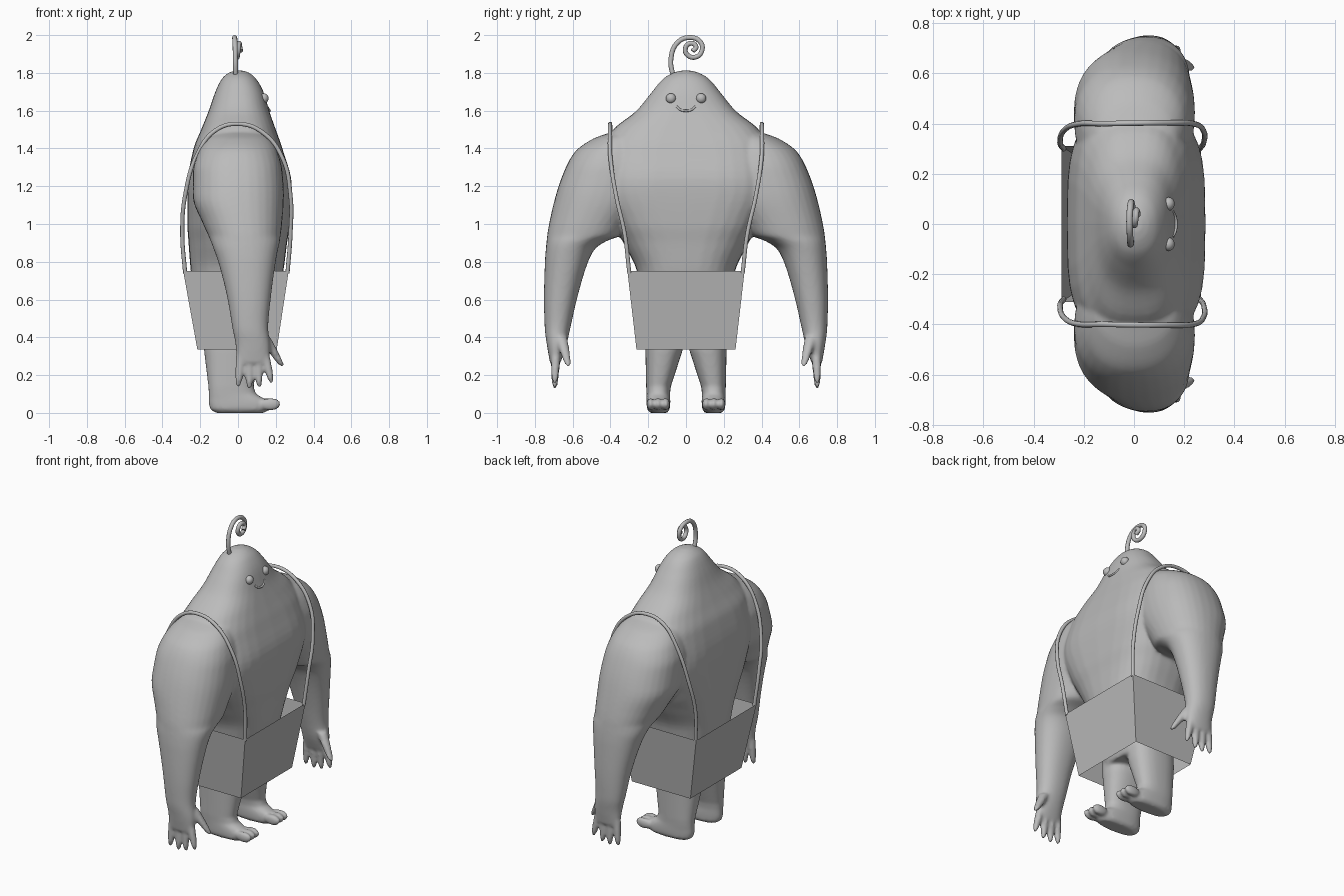
import bpy, bmesh, math
from mathutils import Vector

if "Cube" in bpy.data.objects:
    bpy.data.objects.remove(bpy.data.objects["Cube"])

grey = bpy.data.materials.new("plain grey")
grey.diffuse_color = (0.5, 0.5, 0.5, 1)
grey.use_nodes = True
grey.node_tree.nodes["Principled BSDF"].inputs["Base Color"].default_value = grey.diffuse_color


def finish(bm, name, smooth=True):
    me = bpy.data.meshes.new(name)
    bmesh.ops.recalc_face_normals(bm, faces=bm.faces[:])
    for f in bm.faces:
        f.smooth = smooth
    bm.to_mesh(me)
    bm.free()
    me.materials.append(grey)
    ob = bpy.data.objects.new(name, me)
    bpy.context.collection.objects.link(ob)
    return ob


def refine(rows, steps=5):
    """Smooth monotone interpolation of section rows over height"""
    def slope(k, i):
        if i in (0, len(rows) - 1):
            a, b = (rows[0], rows[1]) if i == 0 else (rows[-2], rows[-1])
            return (b[k] - a[k]) / (b[0] - a[0])
        p, q, r = rows[i - 1:i + 2]
        d0, d1 = (q[k] - p[k]) / (q[0] - p[0]), (r[k] - q[k]) / (r[0] - q[0])
        return 0 if d0 * d1 <= 0 else 2 * d0 * d1 / (d0 + d1)
    out = []
    for i in range(len(rows) - 1):
        a, b = rows[i], rows[i + 1]
        h = b[0] - a[0]
        for s in range(steps):
            t = s / steps
            row = [a[0] + h * t]
            for k in range(1, len(a)):
                row.append((2*t**3 - 3*t*t + 1) * a[k] + (t**3 - 2*t*t + t) * h * slope(k, i)
                           + (3*t*t - 2*t**3) * b[k] + (t**3 - t*t) * h * slope(k, i + 1))
            out.append(row)
    return out + [list(rows[-1])]


def loft(bm, rows, side=1, n=32):
    """Stack of superellipses; row = z, y low, y high, x low, x high, power"""
    rings = []
    for z, y0, y1, x0, x1, power in rows:
        ring = []
        for i in range(n):
            a = 2 * math.pi * i / n
            c, s = [math.copysign(abs(v) ** (2 / power), v) for v in (math.cos(a), math.sin(a))]
            ring.append(bm.verts.new(((x0 + x1) / 2 + (x1 - x0) / 2 * c,
                                      side * ((y0 + y1) / 2 + (y1 - y0) / 2 * s), z)))
        rings.append(ring)
    for a, b in zip(rings, rings[1:]):
        for i in range(n):
            j = (i + 1) % n
            bm.faces.new((a[i], a[j], b[j], b[i]))
    bm.faces.new(rings[0])
    bm.faces.new(rings[-1][::-1])


def digit(bm, root, tip, radii, side):
    """Tapered finger hanging from root to tip"""
    rows = []
    for t, r in zip((0, .4, .75, .93, 1), radii):
        x, y, z = Vector(root).lerp(Vector(tip), t)
        rows.append((z, y - r, y + r, x - r, x + r, 2))
    loft(bm, rows, side, 14)


def ball(bm, centre, size):
    res = bmesh.ops.create_uvsphere(bm, u_segments=20, v_segments=12, radius=1)
    for v in res["verts"]:
        v.co = Vector(centre) + Vector(c * s for c, s in zip(v.co, size))


def wire(name, points, radius):
    cu = bpy.data.curves.new(name, "CURVE")
    cu.dimensions = "3D"
    cu.bevel_depth = radius
    cu.bevel_resolution = 3
    cu.use_fill_caps = True
    cu.resolution_u = 8
    sp = cu.splines.new("BEZIER")
    sp.bezier_points.add(len(points) - 1)
    for p, co in zip(sp.bezier_points, points):
        p.co = co
        p.handle_left_type = p.handle_right_type = "AUTO"
    cu.materials.append(grey)
    ob = bpy.data.objects.new(name, cu)
    bpy.context.collection.objects.link(ob)


# Torso and head: z, half width, back, front, squareness
bm = bmesh.new()
torso = [(1.812, .03, -.02, .03, 2), (1.80, .07, -.05, .06, 2), (1.77, .12, -.085, .095, 2.2),
         (1.7, .18, -.12, .135, 2.3), (1.6, .262, -.155, .165, 2.5), (1.5, .385, -.195, .2, 2.8),
         (1.4, .44, -.235, .235, 3.2), (1.2, .45, -.268, .285, 3.4), (1.0, .38, -.268, .275, 3),
         (.9, .332, -.262, .26, 2.7), (.75, .26, -.25, .24, 2.6), (.55, .23, -.22, .19, 2.6),
         (.37, .2, -.18, .13, 2.6)]
loft(bm, refine([(z, -h, h, b, f, p) for z, h, b, f, p in torso]))

arm = [(1.485, .25, .4, -.11, .12, 2), (1.45, .2, .495, -.165, .17, 2),
       (1.38, .17, .59, -.21, .21, 2.2), (1.28, .17, .645, -.238, .235, 2.3),
       (1.15, .2, .69, -.24, .243, 2.3), (1.0, .3, .725, -.185, .233, 2.2),
       (.94, .345, .735, -.158, .226, 2.2), (.91, .42, .738, -.145, .222, 2.2),
       (.87, .48, .742, -.13, .213, 2.2), (.8, .518, .747, -.105, .2, 2.2),
       (.6, .578, .752, -.055, .173, 2.2), (.45, .612, .748, -.03, .16, 2.2),
       (.35, .635, .735, -.012, .17, 2.2), (.265, .665, .72, -.008, .165, 2.2)]
leg = [(.0, .1, .19, -.12, .14), (.02, .085, .207, -.148, .165), (.05, .083, .209, -.155, .165),
       (.075, .083, .209, -.155, .14), (.1, .085, .209, -.155, .095), (.14, .08, .211, -.157, .083),
       (.33, .018, .215, -.18, .115), (.45, .01, .21, -.18, .12)]

for s in (1, -1):
    loft(bm, refine(arm), s)
    loft(bm, [r + (2.4,) for r in leg], s)
    # Fingers and thumb
    for x0, x1, zt in ((.013, .002, .138), (.06, .06, .128), (.105, .114, .134), (.145, .178, .157)):
        digit(bm, (x0, .69, .3), (x1, .695, zt), (.024, .023, .019, .014, .007), s)
    digit(bm, (.14, .66, .4), (.235, .622, .245), (.032, .028, .022, .016, .008), s)
    # Toes
    for y in (.106, .147, .188):
        ball(bm, (.172, s * y, .046), (.055, .021, .034))

body = finish(bm, "body")
rm = body.modifiers.new("blend", "REMESH")
rm.mode = "VOXEL"
rm.voxel_size = .01
rm.use_smooth_shade = True
sm = body.modifiers.new("soften", "SMOOTH")
sm.factor = .5
sm.iterations = 6

# Tapered open shorts
bm = bmesh.new()
rings = []
for z, h, b, f in ((.335, .262, -.215, .205), (.75, .31, -.29, .268)):
    rings.append([bm.verts.new((x, y, z)) for x, y in ((b, -h), (f, -h), (f, h), (b, h))])
for i in range(4):
    j = (i + 1) % 4
    bm.faces.new((rings[0][i], rings[0][j], rings[1][j], rings[1][i]))
finish(bm, "shorts", False)

# Shoulder straps: x, y, z
strap = [(.262, .3, .74), (.278, .325, .95), (.278, .37, 1.15), (.235, .4, 1.35),
         (.13, .403, 1.485), (0, .402, 1.53), (-.12, .4, 1.495), (-.215, .4, 1.37),
         (-.28, .372, 1.15), (-.295, .325, .95), (-.28, .3, .74)]
for s, side in ((1, "left"), (-1, "right")):
    wire(side + "_strap", [(x, s * y, z) for x, y, z in strap], .011)
    bm = bmesh.new()
    ball(bm, (.137, s * .08, 1.665), (.025, .027, .027))
    finish(bm, side + "_eye")

# Smile
wire("mouth", [(.154, -.05, 1.622), (.164, -.03, 1.605), (.168, 0, 1.599),
               (.164, .03, 1.605), (.154, .05, 1.622)], .006)

# Curled sprout on the head
curl = [(-.065, 1.77), (-.08, 1.87), (-.045, 1.96), (.02, 1.987), (.075, 1.965), (.085, 1.92),
        (.055, 1.885), (.01, 1.893), (-.003, 1.93), (.025, 1.957), (.053, 1.937), (.035, 1.915)]
wire("sprout", [(-.012 - .006 * min(i, 3) / 3 + .004 * max(0, i - 3), y, z)
                for i, (y, z) in enumerate(curl)], .013)
